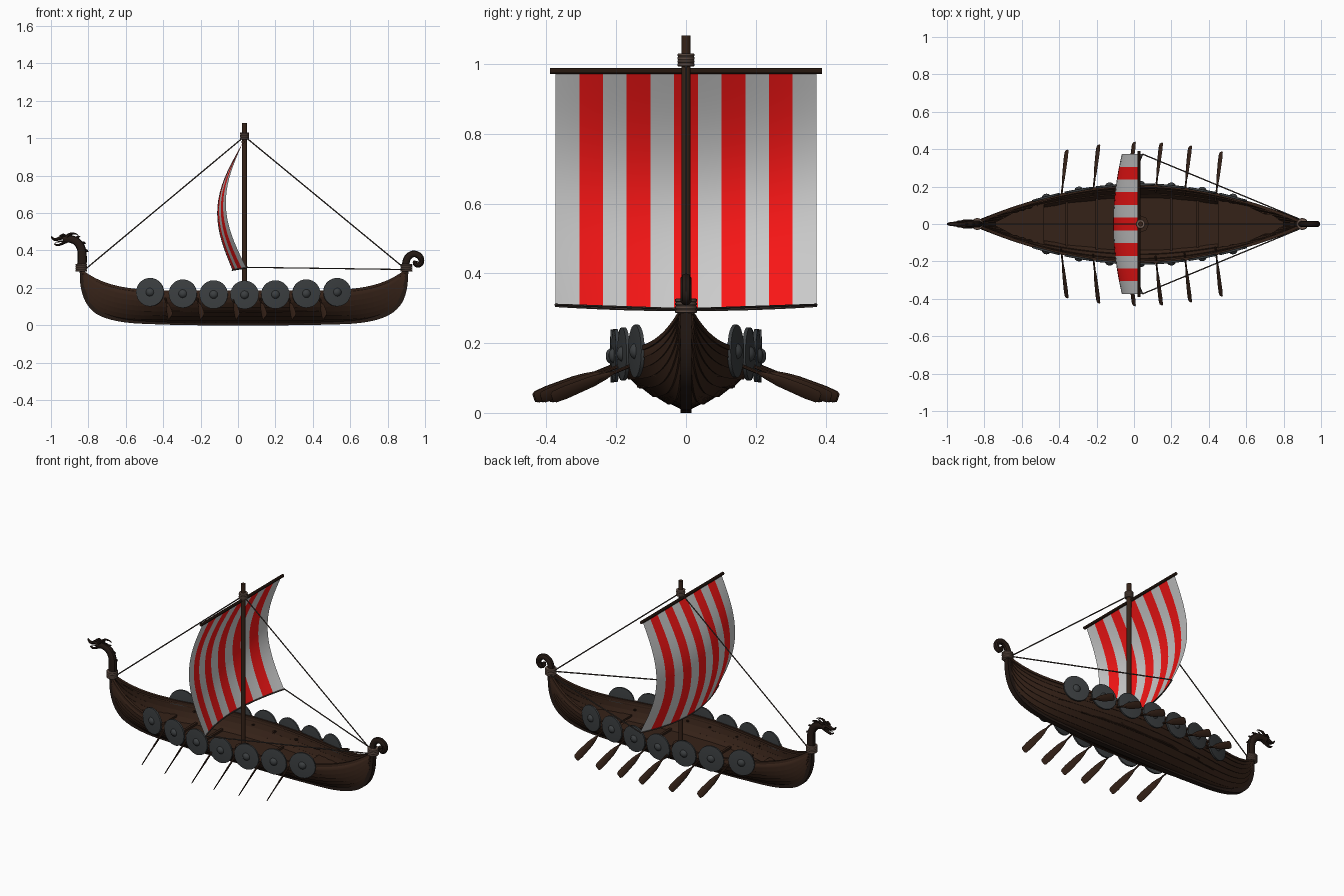
import bpy, bmesh
from math import sin, cos, pi, radians, sqrt
from mathutils import Vector as V

if "Cube" in bpy.data.objects:
    bpy.data.objects.remove(bpy.data.objects["Cube"])


def material(name, r, g, b):
    m = bpy.data.materials.new(name)
    m.diffuse_color = (r, g, b, 1)
    m.use_nodes = True
    m.node_tree.nodes["Principled BSDF"].inputs["Base Color"].default_value = m.diffuse_color
    return m


WOOD = material("wood", .036, .016, .009)
DARK = material("dark_wood", .018, .010, .007)
IRON = material("shield_grey", .045, .05, .053)
BIND = material("binding", .17, .11, .085)
ROPE = material("rope", .06, .045, .038)
RED = material("sail_red", .95, .008, .008)
PALE = material("sail_pale", .6, .6, .6)


def finish(name, bm, *mats):
    bmesh.ops.recalc_face_normals(bm, faces=bm.faces)
    me = bpy.data.meshes.new(name)
    bm.to_mesh(me)
    bm.free()
    ob = bpy.data.objects.new(name, me)
    bpy.context.collection.objects.link(ob)
    for m in mats:
        me.materials.append(m)
    return ob


def sweep(name, pts, sizes, mat, n=10, side=(0, 1, 0)):
    """Sweep an ellipse (n=4: a box) along pts; sizes = (across, along side)."""
    pts, side = [V(p) for p in pts], V(side)
    if not isinstance(sizes, list):
        sizes = [sizes] * len(pts)
    k, off = (sqrt(2), pi / 4) if n == 4 else (1, 0)
    bm, rings = bmesh.new(), []
    for i, p in enumerate(pts):
        t = (pts[min(i + 1, len(pts) - 1)] - pts[max(i - 1, 0)]).normalized()
        u = side.cross(t).normalized()
        w = t.cross(u)
        a, b = sizes[i] if isinstance(sizes[i], tuple) else (sizes[i], sizes[i])
        rings.append([bm.verts.new(p + u * a * k * cos(off + j * 2 * pi / n)
                                   + w * b * k * sin(off + j * 2 * pi / n)) for j in range(n)])
    for r, s in zip(rings, rings[1:]):
        for j in range(n):
            bm.faces.new((r[j], r[(j + 1) % n], s[(j + 1) % n], s[j]))
    bm.faces.new(rings[0])
    bm.faces.new(rings[-1])
    return finish(name, bm, mat)


def smooth_path(pts, n=5):
    """Catmull-Rom samples through the points."""
    p = [V(q) for q in pts]
    p = [2 * p[0] - p[1]] + p + [2 * p[-1] - p[-2]]
    out = []
    for i in range(1, len(p) - 2):
        a, b, c, d = p[i - 1:i + 3]
        for j in range(n):
            t = j / n
            out.append(.5 * (2 * b + (c - a) * t + (2 * a - 5 * b + 4 * c - d) * t * t
                             + (3 * b - a - 3 * c + d) * t ** 3))
    return out + [p[-2]]


# Hull lines: half breadth and rail height along x
def rel(x):
    return min(abs(x - .03) / .862, 1)


def breadth(x):
    return .012 + .193 * (1 - rel(x) ** 1.9)


def sheer(x):
    return .178 + .11 * rel(x) ** 6


# Stations: keel x, keel z, rail x
STATIONS = smooth_path([
    (-.835, .30, -.83), (-.828, .20, -.805), (-.795, .115, -.755), (-.73, .06, -.69),
    (-.6, .027, -.57), (-.4, .016, -.39), (-.2, .012, -.2), (.03, .012, .03), (.25, .012, .25),
    (.45, .015, .45), (.65, .024, .62), (.78, .055, .74), (.855, .11, .82), (.89, .19, .87),
    (.9, .30, .893)], 4)


def section(st, t):
    xk, zk, xs = st
    zs = sheer(xs)
    zk = min(zk, zs - .01)
    g = .6 * (1 - cos(t * pi / 2)) + .4 * sin(t * pi / 2)
    return V((xk + (xs - xk) * g, breadth(xs) * sin(t * pi / 2), zk + (zs - zk) * g))


# Overlapping plank hull
bm = bmesh.new()
STRAKES = 7
for sgn in (1, -1):
    rows = []
    for st in STATIONS:
        row = []
        for i in range(STRAKES):
            for f, lap in ((0, .005), (1, 0)):
                p = section(st, (i + f) / STRAKES)
                row.append(bm.verts.new((p.x, sgn * (p.y + lap), p.z - lap * .5)))
        rows.append(row)
    for r, s in zip(rows, rows[1:]):
        for j in range(len(r) - 1):
            bm.faces.new((r[j], r[j + 1], s[j + 1], s[j]))
hull = finish("hull_planking", bm, WOOD)
mod = hull.modifiers.new("thickness", 'SOLIDIFY')
mod.thickness, mod.offset = .006, 0

# Keel with stem and stern posts, and the rails
sweep("keel_and_posts", [(s.x, 0, s.y) for s in STATIONS], (.012, .016), DARK, 4)
for sgn in (1, -1):
    sweep("rail", [(s.z, sgn * breadth(s.z), sheer(s.z)) for s in STATIONS], (.007, .008), WOOD, 4)


# Decks: main floor and raised ends
def deck_edge(x, z):
    st = min(STATIONS, key=lambda s: abs(s.z - x))
    t = next((i / 60 for i in range(61) if section(st, i / 60).z >= z), 1)
    return max(section(st, t).y - .002, .004)


def deck(name, x0, x1, z):
    bm, n = bmesh.new(), 14
    rows = []
    for i in range(n + 1):
        x = x0 + (x1 - x0) * i / n
        y = deck_edge(x, z)
        rows.append([bm.verts.new((x, s * y, h)) for s, h in ((1, z), (-1, z), (-1, z - .012), (1, z - .012))])
    for r, s in zip(rows, rows[1:]):
        for j in range(4):
            bm.faces.new((r[j], r[(j + 1) % 4], s[(j + 1) % 4], s[j]))
    bm.faces.new(rows[0])
    bm.faces.new(rows[-1])
    finish(name, bm, WOOD)


deck("main_deck", -.5, .46, .085)
deck("bow_deck", -.74, -.48, .115)
deck("stern_deck", .45, .8, .115)
for x in (-.36, -.2, .2, .34):
    y = deck_edge(x, .09)
    sweep("cross_beam", [(x, -y, .09), (x, y, .09)], .007, WOOD, 4, (1, 0, 0))

# Mast, mast step, yard
MX = .035
sweep("mast_step", [(MX, 0, .08), (MX, 0, .105)], .045, WOOD, 8)
sweep("mast", [(MX, 0, .03), (MX, 0, 1.082)], .0135, WOOD, 14)
sweep("yard", [(.026, -.39, .98), (.026, .39, .98)], .009, WOOD, 10, (1, 0, 0))


# Rope bindings
def binding(name, x, z, r, h):
    pts, sizes, n = [], [], 4
    for i in range(n):
        for f, k in ((.05, .9), (.3, 1), (.7, 1), (.95, .9)):
            pts.append((x, 0, z - h / 2 + h * (i + f) / n))
            sizes.append(r * k)
    sweep(name, pts, sizes, BIND, 16)


binding("mast_binding", MX, 1.012, .025, .038)
binding("bow_binding", -.838, .307, .032, .042)
binding("stern_binding", .9, .307, .032, .042)


# Striped sail
def sail_point(a, v):
    c = 1 - a * a
    return V((.025 + v * (.02 - .075 * c) - sin(pi * v) * (.10 + .0075 * c),
              .374 * a, .975 - v * (.668 + .012 * c)))


bm, NU, NV = bmesh.new(), 44, 18
grid = [[bm.verts.new(sail_point(2 * i / NU - 1, j / NV)) for i in range(NU + 1)] for j in range(NV + 1)]
for j in range(NV):
    for i in range(NU):
        f = bm.faces.new((grid[j][i], grid[j][i + 1], grid[j + 1][i + 1], grid[j + 1][i]))
        f.material_index = (i // 4) % 2
finish("sail", bm, PALE, RED)
sweep("sail_foot_rope", [sail_point(i / 10 - 1, 1) for i in range(21)], .004, ROPE, 6, (0, 0, 1))

# Rigging
sweep("fore_stay", [(MX, 0, 1.01), (-.81, 0, .305)], .0035, ROPE, 6)
sweep("back_stay", [(MX, 0, 1.01), (.89, 0, .305)], .0035, ROPE, 6)
for s in (1, -1):
    sweep("sail_sheet", [(.045, s * .374, .31), (.9, s * .02, .298)], .0035, ROPE, 6, (0, 0, 1))

# Shields along both rails
SHIELD = [(-.006, .07), (-.005, .076), (.005, .076), (.006, .069), (.0065, .022), (.014, .017), (.019, .007)]
for s in (1, -1):
    for x in (-.47, -.295, -.13, .035, .2, .365, .53):
        slope = (breadth(x + .02) - breadth(x - .02)) / .04
        nrm = V((-slope, s, 0)).normalized()
        c = V((x, s * (breadth(x) + .006), .163 + .014 * (abs(x - .03) / .5) ** 2))
        sweep("shield", [c + nrm * d for d, r in SHIELD], [r for d, r in SHIELD], IRON, 28, (0, 0, 1))

# Oars with canted blades
for s in (1, -1):
    for x in (-.36, -.19, 0, .145, .3, .465):
        w = breadth(x)
        a, b = V((x - .03, s * (w - .03), .15)), V((x, s * (w + .232), .043))
        d = (b - a).normalized()
        wide = V((.48, 0, .87))
        wide = (wide - d * wide.dot(d)).normalized()
        sweep("oar_shaft", [a, a.lerp(b, .5)], .005, WOOD, 8, wide)
        sweep("oar_blade", [a.lerp(b, f) for f in (.34, .42, .55, .85, .97, 1)],
              [(.005, .006), (.005, .012), (.004, .018), (.003, .022), (.003, .02), (.002, .014)],
              WOOD, 8, wide)

# Stern curl
curl = smooth_path([(.9, 0, .29), (.898, 0, .335), (.912, 0, .368), (.942, 0, .382), (.972, 0, .368),
                    (.98, 0, .34), (.966, 0, .322), (.948, 0, .33), (.95, 0, .345)], 4)
sweep("stern_curl", curl, [(.021 - .009 * i / len(curl), .016) for i in range(len(curl))], DARK, 10)

# Carved bow figurehead: neck, jaws, horns, mane
neck = smooth_path([(-.837, 0, .29), (-.833, 0, .36), (-.838, 0, .41), (-.862, 0, .447), (-.9, 0, .462),
                    (-.935, 0, .46)], 4)
sweep("figurehead_neck", neck, [(.026 - .007 * i / len(neck), .019) for i in range(len(neck))], DARK, 10)
sweep("upper_jaw", smooth_path([(-.915, 0, .468), (-.945, 0, .468), (-.975, 0, .458), (-.992, 0, .466), (-.998, 0, .476)], 3),
      [(.013 - .0008 * i, .017 - .001 * i) for i in range(13)], DARK, 8)
sweep("lower_jaw", smooth_path([(-.91, 0, .452), (-.94, 0, .437), (-.965, 0, .428), (-.982, 0, .436)], 3),
      [(.009 - .0006 * i, .014 - .0009 * i) for i in range(10)], DARK, 8)
sweep("tongue", [(-.925, 0, .45), (-.955, 0, .448), (-.975, 0, .443)], [.005, .004, .002], DARK, 6)
for s in (1, -1):
    sweep("horn", smooth_path([(-.92, s * .012, .472), (-.9, s * .019, .488), (-.872, s * .02, .49), (-.855, s * .02, .482)], 3),
          [.009 - .0008 * i for i in range(10)], DARK, 6)
    sweep("brow", [(-.955, s * .01, .476), (-.935, s * .013, .484), (-.915, s * .012, .478)], [.003, .008, .004], DARK, 6)
for i in range(7, 19, 3):
    p, t = neck[i], (neck[i + 1] - neck[i - 1]).normalized()
    out = V((t.z, 0, -t.x))
    sweep("mane_spike", [p + out * .015, p + out * .028 - t * .006, p + out * .034 - t * .014],
          [(.01, .006), (.006, .004), (.001, .001)], DARK, 6)

bpy.ops.object.select_all(action='SELECT')
bpy.context.view_layer.objects.active = hull
bpy.ops.object.shade_smooth_by_angle(angle=radians(35))
